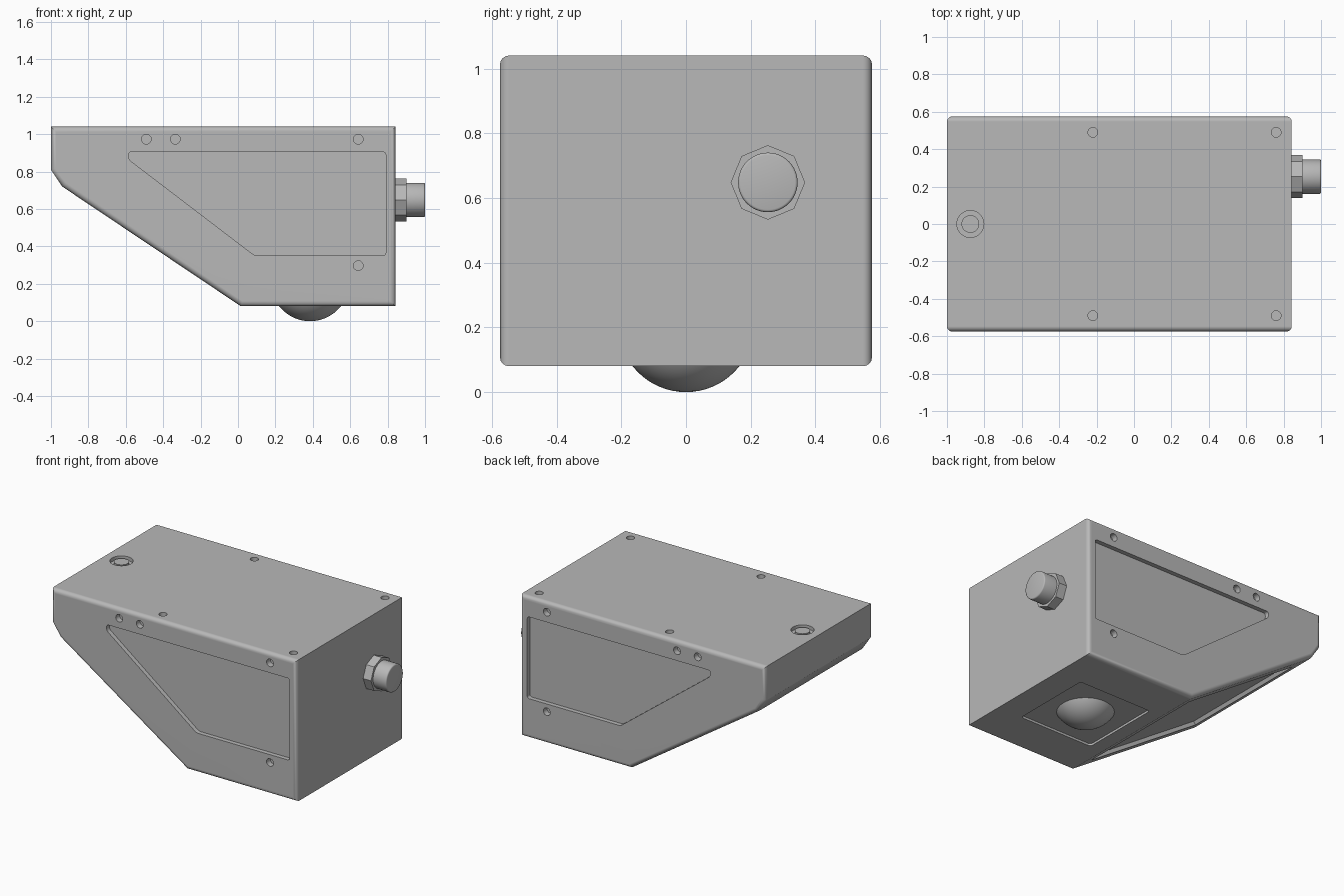
import bpy, bmesh, math
from mathutils import Matrix, Vector

cube = bpy.data.objects.get("Cube")
if cube:
    bpy.data.objects.remove(cube, do_unlink=True)

grey = bpy.data.materials.new("housing grey")
grey.use_nodes = True
COLOUR = (0.48, 0.48, 0.48, 1)
grey.diffuse_color = COLOUR
grey.node_tree.nodes["Principled BSDF"].inputs["Base Color"].default_value = COLOUR

HALF = 0.575    # half depth of the housing
TOP, BOTTOM = 1.04, 0.08


def add_prism(bm, profile, y0, y1, radius=0.0):
    """Extrude an xz profile along y, optionally rounding the profile corners."""
    part = bmesh.new()
    face = part.faces.new([part.verts.new((x, y0, z)) for x, z in profile])
    res = bmesh.ops.extrude_face_region(part, geom=[face])
    moved = [v for v in res["geom"] if isinstance(v, bmesh.types.BMVert)]
    bmesh.ops.translate(part, verts=moved, vec=(0, y1 - y0, 0))
    if radius:
        along = [e for e in part.edges if abs(e.verts[0].co.y - e.verts[1].co.y) > 1e-4]
        bmesh.ops.bevel(part, geom=along, offset=radius, segments=4,
                        profile=0.5, affect='EDGES')
    bmesh.ops.recalc_face_normals(part, faces=part.faces)
    merge(bm, part)


def add_cylinder(bm, centre, axis, radius, depth, sides=32):
    rot = Vector((0, 0, 1)).rotation_difference(Vector(axis)).to_matrix().to_4x4()
    bmesh.ops.create_cone(bm, cap_ends=True, segments=sides, radius1=radius,
                          radius2=radius, depth=depth,
                          matrix=Matrix.Translation(centre) @ rot)


def merge(bm, part):
    mesh = bpy.data.meshes.new("temp")
    part.to_mesh(mesh)
    part.free()
    bm.from_mesh(mesh)
    bpy.data.meshes.remove(mesh)


def make_object(name, bm):
    mesh = bpy.data.meshes.new(name)
    bm.to_mesh(mesh)
    bm.free()
    obj = bpy.data.objects.new(name, mesh)
    mesh.materials.append(grey)
    bpy.context.collection.objects.link(obj)
    return obj


def smooth(obj, angle=32):
    bpy.ops.object.select_all(action='DESELECT')
    obj.select_set(True)
    bpy.context.view_layer.objects.active = obj
    bpy.ops.object.shade_smooth_by_angle(angle=math.radians(angle))


# Housing: wedge-bottomed box with rounded side rims
bm = bmesh.new()
add_prism(bm, [(-1, TOP), (0.843, TOP), (0.843, BOTTOM), (0.015, BOTTOM),
               (-0.94, 0.72), (-1, 0.81)], -HALF, HALF)
rims = [e for e in bm.edges if abs(e.verts[0].co.y - e.verts[1].co.y) < 1e-4]
bmesh.ops.bevel(bm, geom=rims, offset=0.028, segments=4, profile=0.5, affect='EDGES')
housing = make_object("housing", bm)

# Recesses and screw holes, cut from the housing
bm = bmesh.new()
panel = [(-0.585, 0.905), (0.79, 0.905), (0.79, 0.35), (0.09, 0.35), (-0.585, 0.865)]
for side in (-1, 1):
    add_prism(bm, panel, side * (HALF - 0.03), side * (HALF + 0.1), 0.015)
    for x, z in [(-0.49, 0.973), (-0.335, 0.973), (0.643, 0.973), (0.643, 0.297)]:
        add_cylinder(bm, (x, side * HALF, z), (0, 1, 0), 0.026, 0.08, 20)
    for x in (-0.22, 0.76):
        add_cylinder(bm, (x, side * 0.49, TOP), (0, 0, 1), 0.026, 0.08, 20)
add_cylinder(bm, (-0.875, 0, TOP), (0, 0, 1), 0.072, 0.05)

# Recess in the sloping underside
low, high = Vector((0.015, BOTTOM)), Vector((-0.94, 0.72))
slope = high - low
out = Vector((-slope.y, slope.x)).normalized()
a, b = low + slope * 0.07, low + slope * 0.93
add_prism(bm, [a - out * 0.025, b - out * 0.025, b + out * 0.06, a + out * 0.06],
          -0.46, 0.46)

# Square recess around the dome
square = bmesh.new()
bmesh.ops.create_cube(square, size=1, matrix=Matrix.Translation((0.385, 0, BOTTOM - 0.035))
                      @ Matrix.Diagonal((0.55, 0.56, 0.1, 1)))
corners = [e for e in square.edges if abs(e.verts[0].co.z - e.verts[1].co.z) > 0.01]
bmesh.ops.bevel(square, geom=corners, offset=0.02, segments=3, profile=0.5, affect='EDGES')
merge(bm, square)

cutter = make_object("recess_cutter", bm)
cutter.hide_render = True
cut = housing.modifiers.new("recesses", 'BOOLEAN')
cut.object = cutter
cut.operation = 'DIFFERENCE'
cut.solver = 'EXACT'
bpy.context.view_layer.objects.active = housing
bpy.ops.object.modifier_apply(modifier=cut.name)
bpy.data.objects.remove(cutter, do_unlink=True)
smooth(housing)
housing.modifiers.new("flat_face_normals", 'WEIGHTED_NORMAL').keep_sharp = True

# Button in the round socket on top
bm = bmesh.new()
add_cylinder(bm, (-0.875, 0, TOP - 0.02), (0, 0, 1), 0.047, 0.03)
smooth(make_object("top_button", bm))

# Dome under the base: lower cap of a sphere
bm = bmesh.new()
R = 0.21
bmesh.ops.create_uvsphere(bm, u_segments=48, v_segments=32, radius=R,
                          matrix=Matrix.Translation((0.385, 0, R)))
bmesh.ops.bisect_plane(bm, geom=bm.verts[:] + bm.edges[:] + bm.faces[:],
                       plane_co=(0, 0, 0.11), plane_no=(0, 0, 1), clear_outer=True)
smooth(make_object("dome", bm))

# Cable connector: octagonal nut and round plug
bm = bmesh.new()
add_cylinder(bm, (0.87, 0.253, 0.648), (1, 0, 0), 0.115, 0.064, 8)
make_object("connector_nut", bm)

bm = bmesh.new()
add_cylinder(bm, (0.945, 0.253, 0.648), (1, 0, 0), 0.092, 0.11, 48)
rim = [e for e in bm.edges if all(v.co.x > 0.99 for v in e.verts)]
bmesh.ops.bevel(bm, geom=rim, offset=0.008, segments=3, profile=0.5, affect='EDGES')
smooth(make_object("connector_plug", bm))
